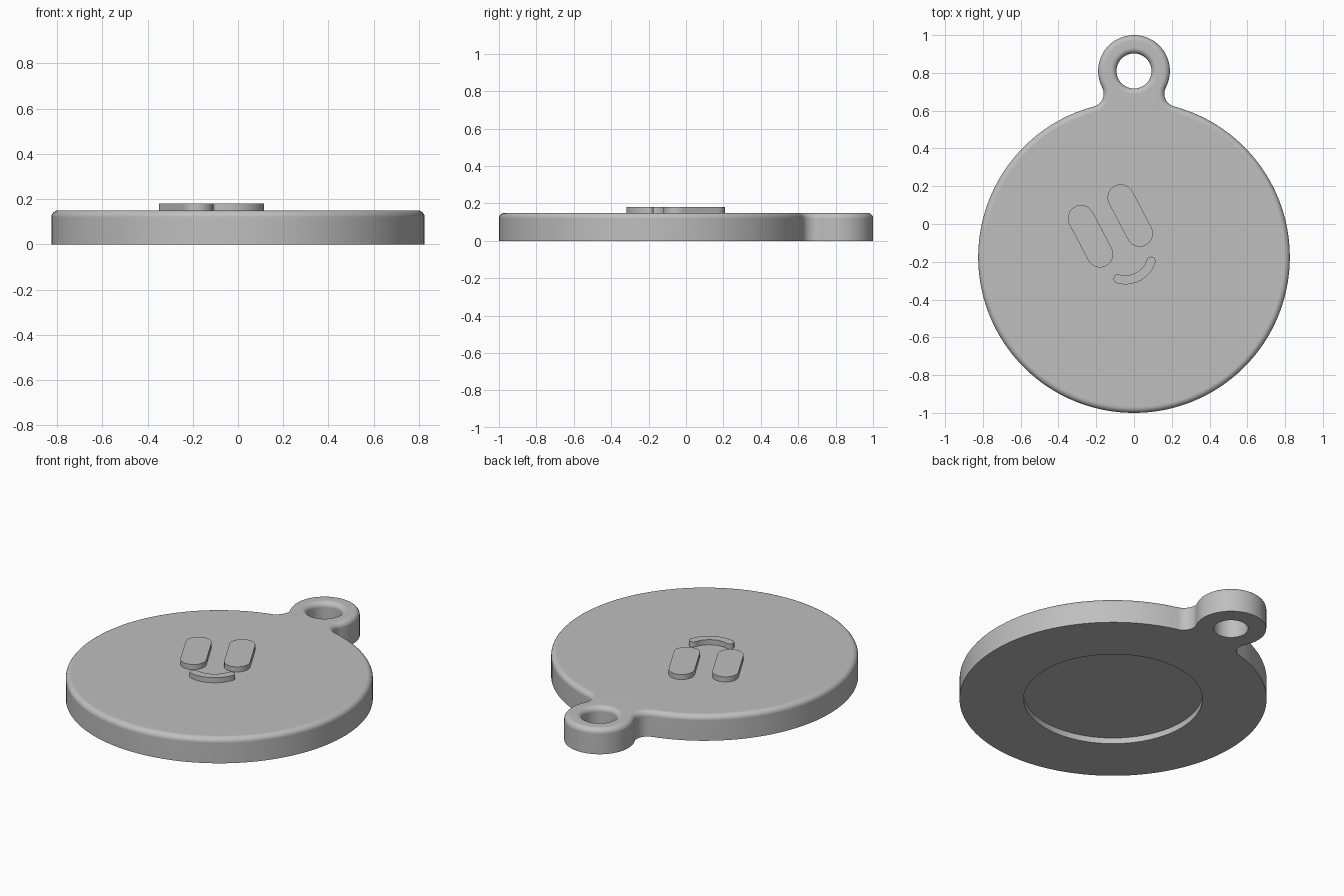
import bpy, bmesh
from math import pi, sin, cos, atan2, sqrt, radians

if "Cube" in bpy.data.objects:
    bpy.data.objects.remove(bpy.data.objects["Cube"])

DISC_Y, DISC_R = -0.175, 0.825      # main disc
RING_Y, RING_R, HOLE_R = 0.81, 0.19, 0.093   # hanging loop
FILLET, ROUND = 0.07, 0.03          # neck fillet, rounded top edge
HEIGHT, RELIEF_TOP = 0.15, 0.18
RECESS_R, RECESS_DEPTH = 0.48, 0.035

grey = bpy.data.materials.new("grey plastic")
grey.use_nodes = True
grey.diffuse_color = (0.52, 0.52, 0.52, 1)
grey.node_tree.nodes["Principled BSDF"].inputs["Base Color"].default_value = (0.52, 0.52, 0.52, 1)


def arc(cx, cy, r, start, end, n):
    """Points along an arc, leaving out the end point."""
    return [(cx + r * cos(start + (end - start) * i / n),
             cy + r * sin(start + (end - start) * i / n)) for i in range(n)]


def tag_outline(inset):
    """Disc and loop joined by tangent fillets, shrunk by inset."""
    d1, d2, gap = DISC_R + FILLET, RING_R + FILLET, RING_Y - DISC_Y
    up = (d1 * d1 + gap * gap - d2 * d2) / (2 * gap)
    fx, fy = sqrt(d1 * d1 - up * up), DISC_Y + up
    a = atan2(up, fx)
    b = atan2(RING_Y - fy, -fx)
    return (arc(0, DISC_Y, DISC_R - inset, pi - a, 2 * pi + a, 128)
            + arc(fx, fy, FILLET + inset, a + pi, b, 12)
            + arc(0, RING_Y, RING_R - inset, b - pi, 2 * pi - b, 48)
            + arc(-fx, fy, FILLET + inset, pi - b, -a, 12))


def hole_outline(inset):
    return arc(0, RING_Y, HOLE_R + inset, 0, 2 * pi, 48)


def add_loop(bm, points, z):
    return [bm.verts.new((x, y, z)) for x, y in points]


def bridge(bm, low, high):
    n = len(low)
    for i in range(n):
        j = (i + 1) % n
        bm.faces.new((low[i], low[j], high[j], high[i]))


def fill(bm, *loops):
    """Flat face between an outline and the holes in it."""
    edges = []
    for loop in loops:
        for i, v in enumerate(loop):
            w = loop[(i + 1) % len(loop)]
            edges.append(bm.edges.get((v, w)) or bm.edges.new((v, w)))
    bmesh.ops.triangle_fill(bm, use_beauty=True, edges=edges, normal=(0, 0, 1))


def finish(bm, name):
    bmesh.ops.recalc_face_normals(bm, faces=bm.faces[:])
    mesh = bpy.data.meshes.new(name)
    bm.to_mesh(mesh)
    bm.free()
    mesh.materials.append(grey)
    obj = bpy.data.objects.new(name, mesh)
    bpy.context.collection.objects.link(obj)
    bpy.ops.object.select_all(action='DESELECT')
    obj.select_set(True)
    bpy.context.view_layer.objects.active = obj
    bpy.ops.object.shade_smooth_by_angle(angle=radians(35))
    mod = obj.modifiers.new("even shading", 'WEIGHTED_NORMAL')
    mod.keep_sharp = True
    return obj


# Tag body: straight walls, rounded top edges, shallow round recess underneath
bm = bmesh.new()
levels = [(0, 0)]
for i in range(7):
    t = i / 6 * pi / 2
    levels.append((ROUND * (1 - cos(t)), HEIGHT - ROUND * (1 - sin(t))))
ends = []
for outline in (tag_outline, hole_outline):
    loops = [add_loop(bm, outline(inset), z) for inset, z in levels]
    for low, high in zip(loops, loops[1:]):
        bridge(bm, low, high)
    ends.append((loops[0], loops[-1]))
recess = arc(0, DISC_Y, RECESS_R, 0, 2 * pi, 96)
rim, floor = add_loop(bm, recess, 0), add_loop(bm, recess, RECESS_DEPTH)
bridge(bm, rim, floor)
bm.faces.new(floor)
fill(bm, ends[0][1], ends[1][1])
fill(bm, ends[0][0], ends[1][0], rim)
finish(bm, "tag_body")


def relief(name, points):
    """Raised shape standing on the top of the tag."""
    bm = bmesh.new()
    low = add_loop(bm, points, HEIGHT - 0.01)
    high = add_loop(bm, points, RELIEF_TOP)
    bridge(bm, low, high)
    fill(bm, low)
    fill(bm, high)
    finish(bm, name)


# Eyes: slanted pill shapes
EYE_R, EYE_DX, EYE_DY = 0.07, 0.10, -0.19
slant = atan2(EYE_DY, EYE_DX)
for name, x, y in (("right_eye", -0.28, 0.03), ("left_eye", -0.07, 0.14)):
    relief(name, arc(x, y, EYE_R, slant + pi / 2, slant + 3 * pi / 2, 16)
           + [(x + EYE_R * cos(slant - pi / 2), y + EYE_R * sin(slant - pi / 2))]
           + arc(x + EYE_DX, y + EYE_DY, EYE_R, slant - pi / 2, slant + pi / 2, 16)
           + [(x + EYE_DX + EYE_R * cos(slant + pi / 2),
               y + EYE_DY + EYE_R * sin(slant + pi / 2))])

# Mouth: curved band with round ends
MX, MY, MR, HALF = -0.045, -0.153, 0.1425, 0.024
a, b = radians(-106), radians(-18)
relief("mouth", arc(MX, MY, MR + HALF, a, b, 24)
       + arc(MX + MR * cos(b), MY + MR * sin(b), HALF, b, b + pi, 10)
       + arc(MX, MY, MR - HALF, b, a, 24)
       + arc(MX + MR * cos(a), MY + MR * sin(a), HALF, a + pi, a + 2 * pi, 10))
